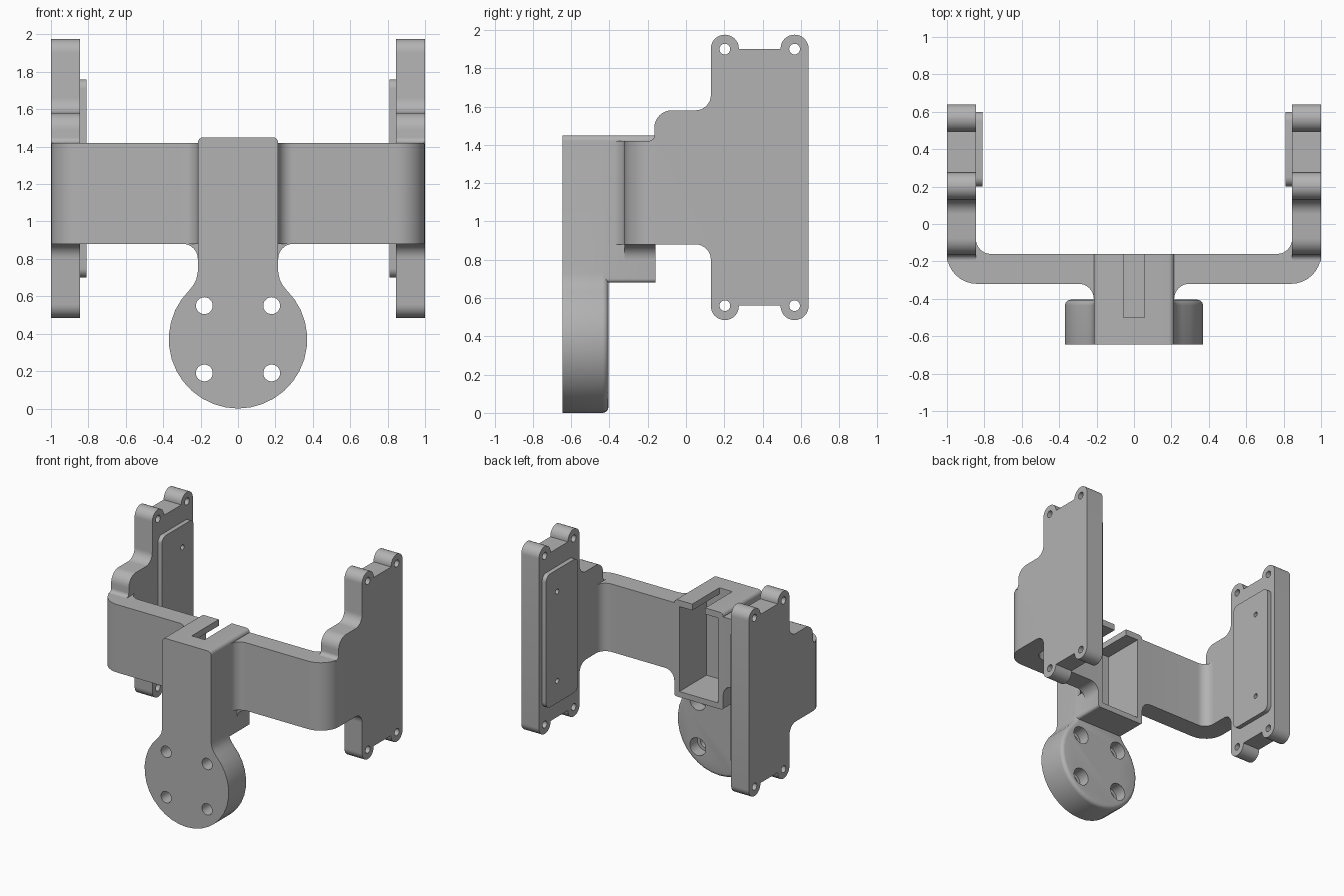
import bpy, bmesh, math
from mathutils import Vector

cube = bpy.data.objects.get("Cube")
if cube:
    bpy.data.objects.remove(cube, do_unlink=True)

grey = bpy.data.materials.new("matte grey")
grey.use_nodes = True
colour = (0.45, 0.45, 0.45, 1)
grey.diffuse_color = colour
grey.node_tree.nodes["Principled BSDF"].inputs["Base Color"].default_value = colour


def rounded(points, steps=8):
    """Polygon outline; a third value on a point is its fillet radius."""
    out = []
    for i, p in enumerate(points):
        c = Vector(p[:2])
        if len(p) == 2:
            out.append(c)
            continue
        a = (Vector(points[i - 1][:2]) - c).normalized()
        b = (Vector(points[(i + 1) % len(points)][:2]) - c).normalized()
        half = a.angle(b) / 2
        centre = c + (a + b).normalized() * p[2] / math.sin(half)
        start = c + a * p[2] / math.tan(half) - centre
        end = c + b * p[2] / math.tan(half) - centre
        turn = start.angle(end)
        for k in range(steps + 1):
            t = k / steps
            out.append(centre + (start * math.sin((1 - t) * turn)
                                 + end * math.sin(t * turn)) / math.sin(turn))
    return out


def circle(a, b, r, n=24):
    return [(a + r * math.cos(math.tau * k / n), b + r * math.sin(math.tau * k / n))
            for k in range(n)]


def rect(a0, a1, b0, b1, r=None):
    corners = [(a0, b0), (a1, b0), (a1, b1), (a0, b1)]
    return rounded([c + (r,) for c in corners]) if r else corners


def prism(name, outline, axis, lo, hi, bevel=0):
    """Extrude a 2D outline along an axis; bevel rounds the rim at hi."""
    def place(p, h):
        v = [p[0], p[1]]
        v.insert("xyz".index(axis), h)
        return v
    bm = bmesh.new()
    low = [bm.verts.new(place(p, lo)) for p in outline]
    high = [bm.verts.new(place(p, hi)) for p in outline]
    bm.faces.new(low)
    cap = bm.faces.new(high)
    for i in range(len(low)):
        bm.faces.new((low[i - 1], low[i], high[i], high[i - 1]))
    bmesh.ops.recalc_face_normals(bm, faces=bm.faces)
    if bevel:
        bmesh.ops.bevel(bm, geom=list(cap.edges), offset=bevel, segments=4,
                        profile=0.5, affect='EDGES')
    mesh = bpy.data.meshes.new(name)
    bm.to_mesh(mesh)
    bm.free()
    mesh.materials.append(grey)
    obj = bpy.data.objects.new(name, mesh)
    bpy.context.collection.objects.link(obj)
    return obj


def activate(obj):
    bpy.ops.object.select_all(action='DESELECT')
    obj.select_set(True)
    bpy.context.view_layer.objects.active = obj


def combine(obj, tools, operation='DIFFERENCE'):
    activate(obj)
    for tool in tools:
        mod = obj.modifiers.new("cut", 'BOOLEAN')
        mod.operation, mod.solver, mod.object = operation, 'EXACT', tool
        bpy.ops.object.modifier_apply(modifier=mod.name)
        bpy.data.objects.remove(tool, do_unlink=True)


def finish(obj, mirror=False):
    activate(obj)
    if mirror:
        obj.modifiers.new("mirror", 'MIRROR')
        bpy.ops.object.modifier_apply(modifier="mirror")
    bpy.ops.object.shade_smooth_by_angle(angle=math.radians(30))


# Side plates: ears on the top and bottom edges, stepped shoulder at the front
EAR_Y, EAR_Z, MID_Z = (0.203, 0.567), (0.56, 1.9), 1.23
top_edge = [(0.13, 1.975, 0.072), (0.276, 1.975, 0.072), (0.276, 1.9),
            (0.494, 1.9), (0.494, 1.975, 0.072), (0.64, 1.975, 0.072)]
bottom_edge = [(p[0], 2 * MID_Z - p[1], *p[2:]) for p in reversed(top_edge)]
shoulder = [(0.13, 0.88, 0.08), (-0.2, 0.88), (-0.2, 1.42), (-0.165, 1.42, 0.03),
            (-0.165, 1.58, 0.09), (0.13, 1.58, 0.08)]
plates = prism("side_plates", rounded(top_edge + bottom_edge + shoulder), "x", 0.845, 1)
combine(plates, [prism("hole", circle(y, z, 0.028), "x", 0.8, 1.1)
                 for y in EAR_Y for z in EAR_Z])
# trim the plate's front edge so it follows the round corner of the arm
combine(plates, [prism("trim", [(0.8, -0.3), (1.1, -0.3), (1.1, -0.16), (1, -0.16),
                                (0.995, -0.2), (0.8, -0.2)], "z", 0.8, 1.415)])
finish(plates, mirror=True)

# Raised pads on the inner faces with blind screw holes
pads = prism("inner_pads", rect(0.2, 0.6, 0.7, 1.76, 0.05), "x", 0.81, 0.845)
combine(pads, [prism("hole", circle(0.46, MID_Z + d, 0.02), "x", 0.7, 0.9)
               for d in (-0.355, 0.355)])
finish(pads, mirror=True)

# Cross arms with round outer corners and fillets where they meet the post
arms = prism("cross_arms", rounded([
    (0.2, -0.16), (0.845, -0.16, 0.08), (0.845, -0.07), (1, -0.07),
    (1, -0.32, 0.16), (0.215, -0.32, 0.08), (0.215, -0.41), (0.2, -0.41)]),
    "z", 0.88, 1.42)
finish(arms, mirror=True)
gussets = prism("arm_gussets", rounded([
    (0.2, 0.9), (0.32, 0.9), (0.32, 0.88), (0.215, 0.88, 0.08),
    (0.215, 0.79), (0.2, 0.79)]), "y", -0.32, -0.16)
finish(gussets, mirror=True)

# Post running down into the round mounting disc
DISC_Z, DISC_R = 0.37, 0.37
disc = [(DISC_R * math.cos(math.radians(a)), DISC_Z + DISC_R * math.sin(math.radians(a)))
        for a in (46 - 272 * k / 26 for k in range(27))]
neck = [(0.215, 1.45, 0.03), (0.215, 0.73), (0.223, 0.69), (0.235, 0.665)]
neck_left = [(-p[0], *p[1:]) for p in reversed(neck)]
post = prism("post_and_disc", rounded(neck + disc + neck_left), "y", -0.645, -0.405,
             bevel=0.03)

# Box behind the post, open at the back, with a slot in its roof
box = prism("box", rounded([(0.215, 1.45, 0.03), (0.215, 0.68, 0.02),
                            (-0.215, 0.68, 0.02), (-0.215, 1.45, 0.03)]),
            "y", -0.55, -0.16)
combine(post, [box], 'UNION')
cutters = [prism("cavity", rect(-0.17, 0.17, 0.725, 1.4), "y", -0.5, 0),
           prism("slot", rect(-0.057, 0.057, 1.3, 1.6), "y", -0.5, 0)]

# Counterbored screw holes in the disc
for x in (-0.18, 0.18):
    for z in (0.19, 0.55):
        cutters.append(prism("hole", circle(x, z, 0.045), "y", -0.8, -0.3))
        cutters.append(prism("bore", circle(x, z, 0.07), "y", -0.5, -0.3))
combine(post, cutters)
finish(post)
